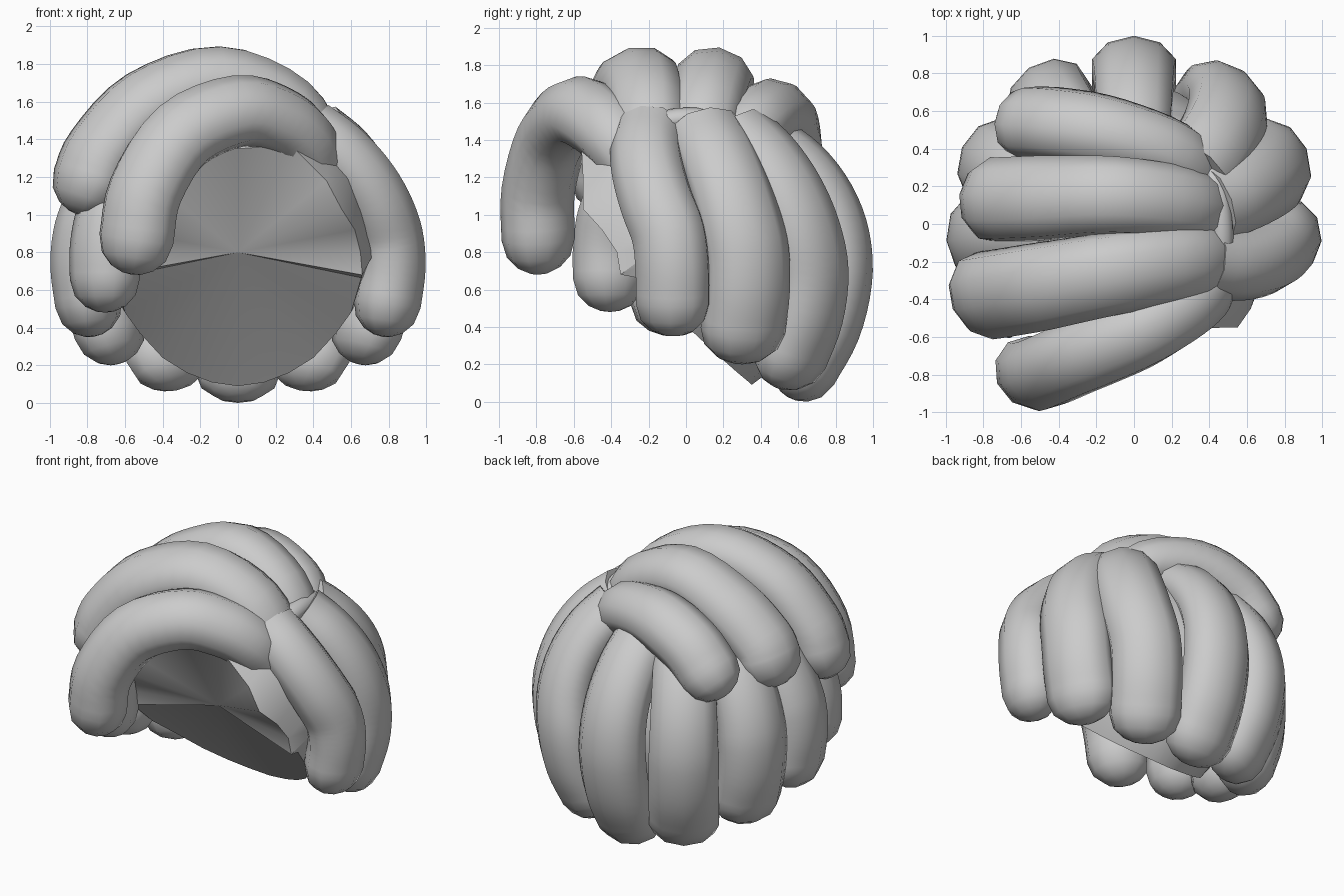
import bpy, bmesh, math
from mathutils import Vector

if "Cube" in bpy.data.objects:
    bpy.data.objects.remove(bpy.data.objects["Cube"])

CENTRE = Vector((0, 0, 0.8))
grey = bpy.data.materials.new("hair_grey")
grey.diffuse_color = (0.6, 0.6, 0.6, 1)
grey.use_nodes = True
grey.node_tree.nodes["Principled BSDF"].inputs["Base Color"].default_value = grey.diffuse_color


def finish(bm, name, angle):
    bmesh.ops.recalc_face_normals(bm, faces=bm.faces)
    mesh = bpy.data.meshes.new(name)
    bm.to_mesh(mesh)
    bm.free()
    mesh.materials.append(grey)
    ob = bpy.data.objects.new(name, mesh)
    bpy.context.collection.objects.link(ob)
    bpy.ops.object.select_all(action='DESELECT')
    bpy.context.view_layer.objects.active = ob
    ob.select_set(True)
    bpy.ops.object.shade_smooth_by_angle(angle=math.radians(angle))


def spline(pts, steps=4):
    """Catmull-Rom through the points."""
    p = [Vector(q) for q in pts]
    p = [2 * p[0] - p[1]] + p + [2 * p[-1] - p[-2]]
    out = []
    for i in range(1, len(p) - 2):
        a, b, c, d = p[i - 1:i + 3]
        for k in range(steps):
            t = k / steps
            out.append(0.5 * (2 * b + (c - a) * t + (2 * a - 5 * b + 4 * c - d) * t * t
                              + (3 * b - a - 3 * c + d) * t ** 3))
    return out + [p[-2]]


def lock(name, pts, width, depth, start=0.75, sides=10):
    """Thick tube of hair with a narrowed root and a rounded tip."""
    path = spline(pts)
    n = len(path)
    rings = []
    for i, p in enumerate(path):
        tan = (path[min(i + 1, n - 1)] - path[max(i - 1, 0)]).normalized()
        rings.append((p, tan, start + (1 - start) * min(1, 1.6 * i / (n - 1))))
    end, tan, _ = rings[-1]
    for a in (30, 55, 75):
        r = math.radians(a)
        rings.append((end + tan * depth * math.sin(r), tan, math.cos(r)))
    bm = bmesh.new()
    loops = []
    for p, t, s in rings:
        out = p - CENTRE
        out = (out - t * out.dot(t)).normalized()
        side = t.cross(out)
        loops.append([bm.verts.new(p + side * (math.cos(a) * width * s) + out * (math.sin(a) * depth * s))
                      for a in (2 * math.pi * k / sides + math.pi / 2 for k in range(sides))])
    for a, b in zip(loops, loops[1:]):
        for k in range(sides):
            j = (k + 1) % sides
            bm.faces.new((a[k], a[j], b[j], b[k]))
    bm.faces.new(loops[0])
    tip = bm.verts.new(end + tan * depth)
    for k in range(sides):
        bm.faces.new((loops[-1][k], loops[-1][(k + 1) % sides], tip))
    finish(bm, name, 60)


def hanging(name, az, az_top, tip_z, rise=0.76, width=0.235, start=0.85):
    """Lock hanging from the crown down round the head."""
    pts = []
    low = -math.asin((0.75 - tip_z - 0.18) / 0.9)
    high = math.radians(58)
    for i in range(7):
        f = i / 6
        phi = high + (low - high) * f
        a = math.radians(az_top + (az - az_top) * min(1, f * 1.4))
        r = 0.82 * math.cos(phi)
        z = 0.75 + (rise if phi > 0 else 0.9) * math.sin(phi)
        pts.append((r * math.cos(a), r * math.sin(a), z))
    lock(name, pts, width, 0.18, start)


# Hanging locks round the back and both sides
hanging("back_lock", 90, 90, 0.0)
for part, az, top, z, rise, width, start in (("rear", 56, 41, 0.06, 0.8, 0.235, 0.95),
                                             ("corner", 24, 14, 0.2, 0.82, 0.235, 0.9),
                                             ("side", -5, -27, 0.35, 0.82, 0.205, 0.95)):
    hanging(f"right_{part}_lock", az, top, z, rise, width, start)
    hanging(f"left_{part}_lock", 180 - az, 180 - az, z)
hanging("left_temple_lock", 210, 207, 0.48, width=0.205)

# Locks combed over the top from the parting
lock("fringe_lock", [(0.4, -0.28, 1.28), (0.35, -0.37, 1.4), (0.22, -0.47, 1.5), (0, -0.59, 1.55),
                     (-0.3, -0.71, 1.42), (-0.49, -0.79, 1.13), (-0.54, -0.79, 0.87)], 0.21, 0.19, 0.85)
lock("top_front_lock", [(0.44, -0.2, 1.3), (0.27, -0.21, 1.58), (-0.1, -0.26, 1.72), (-0.48, -0.33, 1.59),
                        (-0.72, -0.37, 1.34), (-0.79, -0.38, 1.18)], 0.24, 0.19, 0.82)
lock("top_middle_lock", [(0.43, 0.06, 1.3), (0.26, 0.11, 1.58), (-0.1, 0.15, 1.72), (-0.45, 0.14, 1.58),
                         (-0.68, 0.13, 1.4), (-0.74, 0.13, 1.3)], 0.23, 0.19, 0.8)
lock("top_rear_lock", [(0.38, 0.22, 1.3), (0.22, 0.37, 1.49), (-0.1, 0.48, 1.55), (-0.4, 0.53, 1.45),
                       (-0.56, 0.54, 1.3)], 0.205, 0.18, 0.8)

# Scalp cap: shell from the hairline to the rear, hairline closed by a hollow fan
half = [(0, -0.58, 1.35), (0.28, -0.56, 1.37), (0.47, -0.55, 1.18), (0.55, -0.55, 1.03), (0.62, -0.45, 0.92),
        (0.65, -0.37, 0.8), (0.66, -0.35, 0.68), (0.655, -0.27, 0.665), (0.6, -0.09, 0.48), (0.52, 0.04, 0.37),
        (0.4, 0.18, 0.24), (0.27, 0.27, 0.16), (0.14, 0.33, 0.11), (0, 0.35, 0.09)]
rim = [Vector(p) for p in half] + [Vector((-x, y, z)) for x, y, z in half[-2:0:-1]]
pole = Vector((0, 0.62, 0.42))
bm = bmesh.new()
loops = []
for i in range(6):
    f = i / 6
    row = []
    for p in rim:
        d = p - CENTRE
        row.append(bm.verts.new(CENTRE + d.normalized().slerp(pole.normalized(), f)
                                * (d.length * (1 - f) + pole.length * f)))
    loops.append(row)
n = len(rim)
for a, b in zip(loops, loops[1:]):
    for k in range(n):
        bm.faces.new((a[k], a[(k + 1) % n], b[(k + 1) % n], b[k]))
back = bm.verts.new(CENTRE + pole)
hollow = bm.verts.new((0, -0.22, 0.8))
for k in range(n):
    j = (k + 1) % n
    bm.faces.new((loops[-1][k], loops[-1][j], back))
    bm.faces.new((loops[0][k], loops[0][j], hollow))
finish(bm, "scalp_cap", 35)

# Parting ridge between the two directions of hair
lock("parting_ridge", [(0.46, -0.4, 1.37), (0.47, -0.2, 1.48), (0.47, 0, 1.52), (0.44, 0.2, 1.5),
                       (0.38, 0.3, 1.45)], 0.06, 0.05, 1.0)
